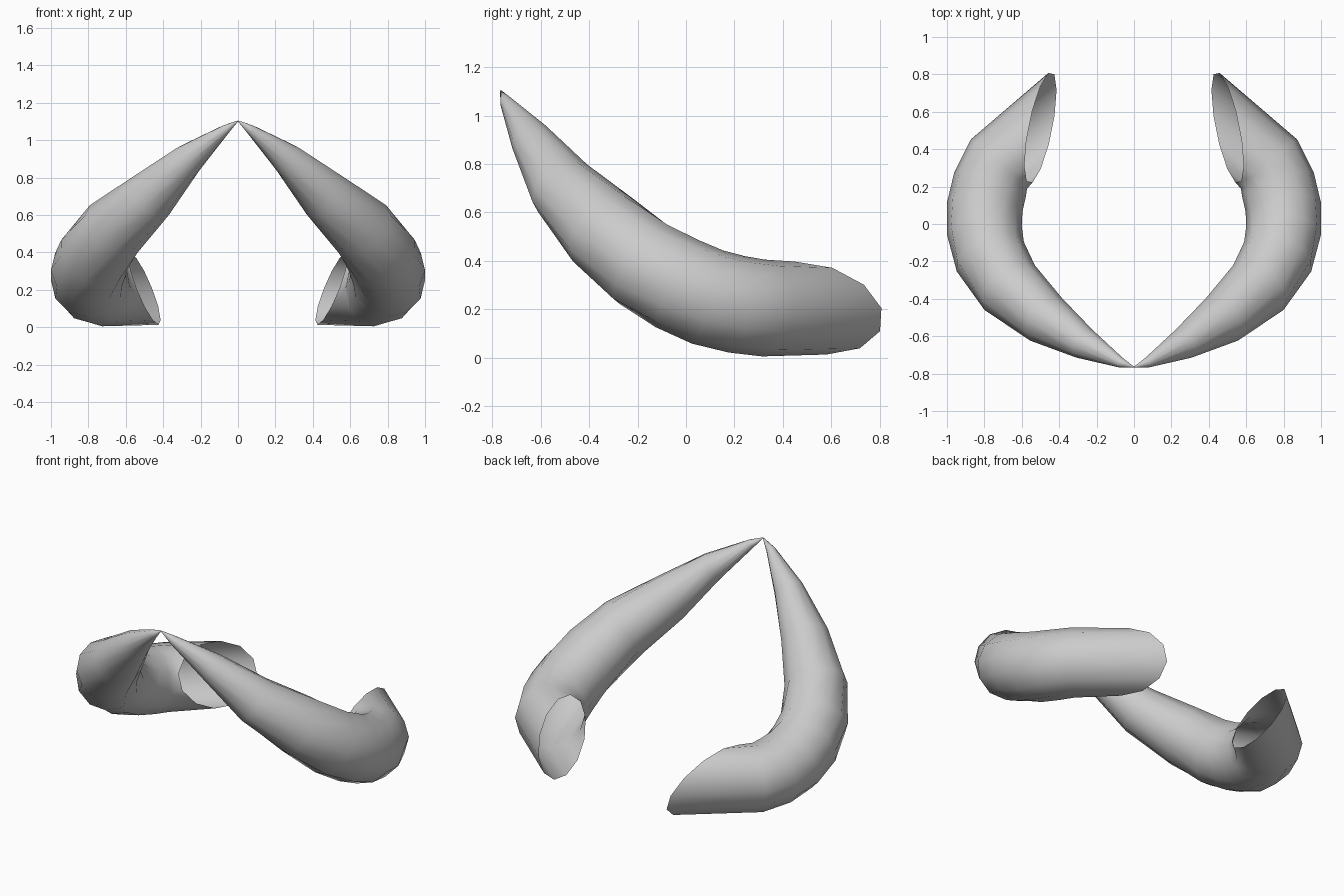
import bpy, bmesh, math
from mathutils import Vector

if "Cube" in bpy.data.objects:
    bpy.data.objects.remove(bpy.data.objects["Cube"])

SIDES = 12
# Centre line of the right horn, tip to base: x, y, z, radius
PATH = [(0.002, -0.765, 1.102, 0.003), (0.07, -0.742, 1.055, 0.027),
        (0.265, -0.64, 0.90, 0.086), (0.47, -0.51, 0.70, 0.142),
        (0.665, -0.34, 0.525, 0.18), (0.768, -0.175, 0.385, 0.196),
        (0.80, -0.035, 0.305, 0.201), (0.798, 0.09, 0.25, 0.203),
        (0.77, 0.21, 0.22, 0.202), (0.722, 0.32, 0.205, 0.2),
        (0.50, 0.515, 0.205, 0.192)]
# Outward direction of the slanted cut at the base
CUT = Vector((-1, -0.143, 0.343)).normalized()

bm = bmesh.new()
pts = [Vector(p[:3]) for p in PATH]
rings = []
for i, p in enumerate(pts):
    t = (pts[min(i + 1, len(pts) - 1)] - pts[max(i - 1, 0)]).normalized()
    side = t.cross(Vector((0, 0, 1))).normalized()
    up = side.cross(t)
    ring = []
    for k in range(SIDES):
        a = 2 * math.pi * k / SIDES
        off = (side * math.cos(a) + up * math.sin(a)) * PATH[i][3]
        if i == len(pts) - 1:      # slide base ring along the horn onto the cut
            off -= t * (off.dot(CUT) / t.dot(CUT))
        ring.append(bm.verts.new(p + off))
    rings.append(ring)

# Skin between rings; closed tip, open base
for a, b in zip(rings, rings[1:]):
    for k in range(SIDES):
        n = (k + 1) % SIDES
        bm.faces.new((a[k], a[n], b[n], b[k]))
bm.faces.new(rings[0])
bmesh.ops.recalc_face_normals(bm, faces=bm.faces)
for f in bm.faces:
    f.smooth = True

mesh = bpy.data.meshes.new("horns")
bm.to_mesh(mesh)
bm.free()
horns = bpy.data.objects.new("horns", mesh)
bpy.context.collection.objects.link(horns)

# Matching left horn
mirror = horns.modifiers.new("mirror", 'MIRROR')
mirror.use_axis[0] = True
mirror.use_mirror_merge = False
